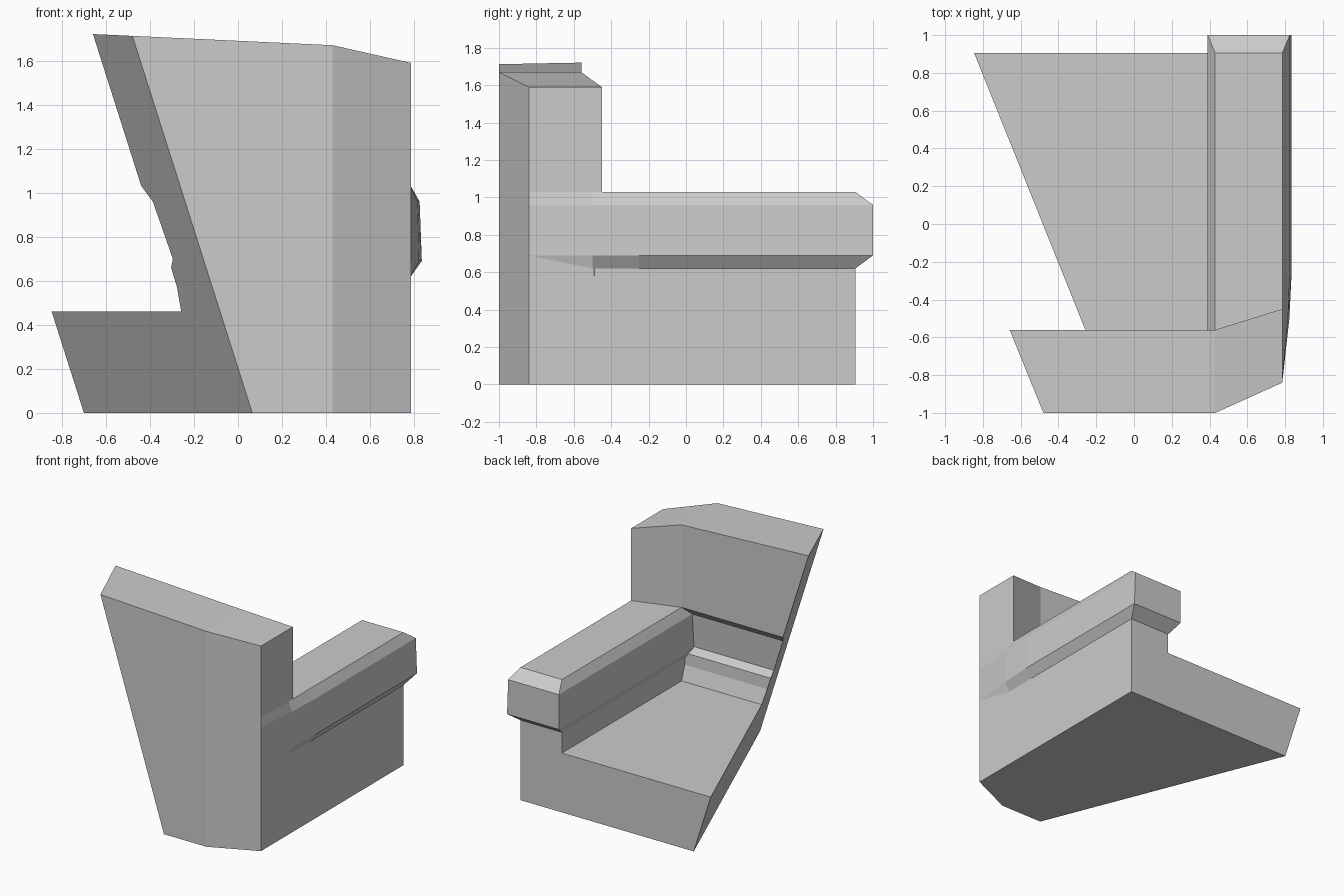
import bpy, bmesh
from mathutils import Vector

if "Cube" in bpy.data.objects:
    bpy.data.objects.remove(bpy.data.objects["Cube"])

# Slanted plane that slices the left side off the whole chair
CUT_POINT = Vector((0.065, -1.0, 0.0))
CUT_NORMAL = Vector((1.0, 0.4016, 0.318))
FAR = -1.5  # parts start beyond the slice


def loft(name, rings, end=None, sliced=False):
    """Skin matching rings into a closed solid; 'end' lists faces for the last ring."""
    bm = bmesh.new()
    loops = [[bm.verts.new(p) for p in ring] for ring in rings]
    n = len(loops[0])
    for a, b in zip(loops, loops[1:]):
        for i in range(n):
            j = (i + 1) % n
            bm.faces.new((a[i], a[j], b[j], b[i]))
    bm.faces.new(loops[0])
    for ids in end or [range(n)]:
        bm.faces.new([loops[-1][i] for i in ids])
    if sliced:
        bmesh.ops.bisect_plane(bm, geom=bm.verts[:] + bm.edges[:] + bm.faces[:],
                               plane_co=CUT_POINT, plane_no=CUT_NORMAL, clear_inner=True)
        rim = [e for e in bm.edges if e.is_boundary]
        bmesh.ops.holes_fill(bm, edges=rim, sides=0)
    bmesh.ops.recalc_face_normals(bm, faces=bm.faces[:])
    mesh = bpy.data.meshes.new(name)
    bm.to_mesh(mesh)
    bm.free()
    obj = bpy.data.objects.new(name, mesh)
    bpy.context.collection.objects.link(obj)
    return obj


def prism(name, outline, z0, z1, sliced=False):
    return loft(name, [[(x, y, z) for x, y in outline] for z in (z0, z1)], sliced=sliced)


# Seat base with one bevelled rear corner
prism("seat_base", [(FAR, -1), (0.43, -1), (0.785, -0.84), (0.785, 0.905), (FAR, 0.905)],
      0.0, 0.46, sliced=True)

# Backrest: side profile with a recess below the cushion, swept along x and bent at the corner
inner = [(-0.56, 1.03), (-0.635, 0.96), (-0.655, 0.70), (-0.605, 0.66), (-0.60, 0.57), (-0.56, 0.46)]
stations = [(FAR, -1, 0, 1.76), (0.43, -1, 0, 1.67), (0.785, -0.84, 0.11, 1.59)]
loft("backrest", [[(x, outer, 0.46), (x, outer, top), (x, -0.56 + shift, top)]
                  + [(x, y + shift, z) for y, z in inner]
                  for x, outer, shift, top in stations], sliced=True)

# Arm support between the seat and the padded armrest
prism("arm_support", [(0.43, -0.60), (0.785, -0.49), (0.785, 0.905), (0.43, 0.905)], 0.46, 0.62)

# Padded armrest: bevelled section that swells out from the backrest, with a bevelled end
section = [(0.43, 0.62), (0.39, 0.69), (0.39, 0.96), (0.43, 1.03),
           (0.785, 1.03), (0.825, 0.96), (0.835, 0.69), (0.785, 0.62)]
rings = []
for y, swell in ((-0.84, 0.0), (-0.50, 0.75), (-0.25, 1.0)):
    rings.append([(x if x <= 0.785 else 0.785 + (x - 0.785) * swell, y, z) for x, z in section])
rings.append([(x, 1.0 if 0.65 < z < 1.0 else 0.905, z) for x, z in section])
loft("armrest", rings, end=[(1, 2, 5, 6), (2, 3, 4, 5), (0, 1, 6, 7)])
